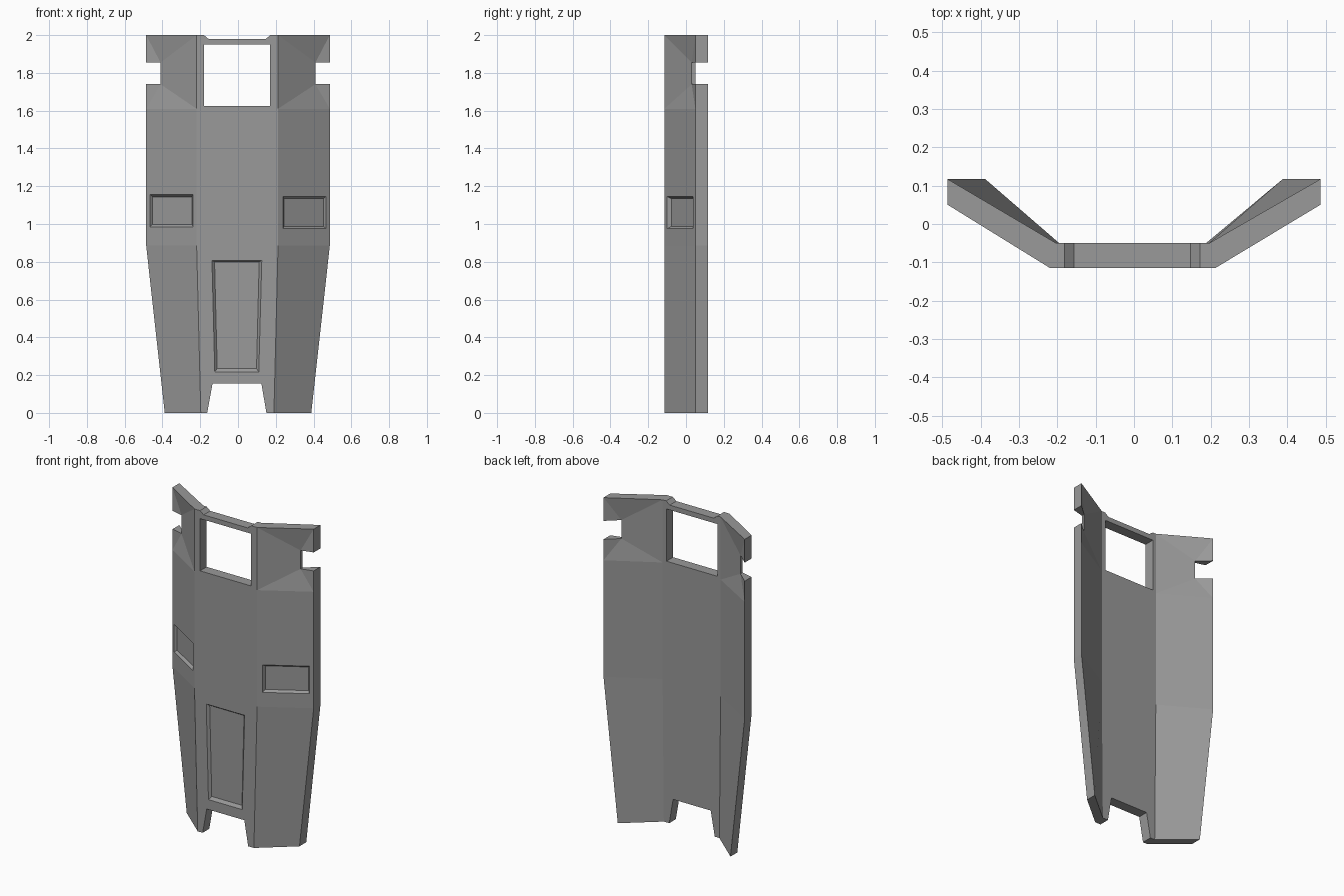
import bpy, bmesh
from mathutils import Vector

if "Cube" in bpy.data.objects:
    bpy.data.objects.remove(bpy.data.objects["Cube"])

Y_FRONT, Y_EDGE, Y_BACK, Y_TIP = -0.115, 0.05, -0.05, 0.117


def loft(name, rings):
    """Closed solid through rings of equal point count."""
    bm = bmesh.new()
    loops = [[bm.verts.new(p) for p in r] for r in rings]
    n = len(loops[0])
    for a, b in zip(loops, loops[1:]):
        for i in range(n):
            j = (i + 1) % n
            bm.faces.new((a[i], a[j], b[j], b[i]))
    bm.faces.new(loops[0][::-1])
    bm.faces.new(loops[-1])
    bmesh.ops.recalc_face_normals(bm, faces=bm.faces)
    me = bpy.data.meshes.new(name)
    bm.to_mesh(me)
    bm.free()
    ob = bpy.data.objects.new(name, me)
    bpy.context.collection.objects.link(ob)
    return ob


def section(z, tip, left, right, inset):
    """Folded cross-section: front run, then back run."""
    return [(-tip, Y_EDGE, z), (left, Y_FRONT, z), (right, Y_FRONT, z), (tip, Y_EDGE, z),
            (tip, Y_TIP, z), (right - inset, Y_BACK, z), (left + inset, Y_BACK, z), (-tip, Y_TIP, z)]


def through_cut(name, outline):
    """Front-view outline cut straight through the plate."""
    return loft(name, [[(x, y, z) for x, z in outline] for y in (-0.3, 0.3)])


def recess(name, outer, inner, depth, place, normal):
    """Panel pocket with sloped walls."""
    top = [place(x, z) for x, z in outer]
    floor = [place(x, z) - normal * depth for x, z in inner]
    above = [f.lerp(t, 1.5) for f, t in zip(floor, top)]
    return loft(name, [floor, above])


def rect(x0, x1, z0, z1):
    return [(x0, z0), (x1, z0), (x1, z1), (x0, z1)]


# folded plate, tapering below the waist
shield = loft("shield_plate", [
    section(0.0, 0.388, -0.197, 0.19, 0.002),
    section(0.885, 0.486, -0.219, 0.212, 0.016),
    section(1.61, 0.486, -0.219, 0.212, 0.016),
    section(2.0, 0.486, -0.219, 0.212, 0.016)])

# window, foot notch and top dip
cutters = [
    through_cut("window_cut", rect(-0.181, 0.17, 1.625, 1.95)),
    through_cut("foot_cut", [(-0.19, -0.15), (0.176, -0.15), (0.124, 0.155), (-0.135, 0.155)]),
    through_cut("top_dip_cut", [(-0.156, 1.98), (0.147, 1.98), (0.27, 2.08), (-0.28, 2.08)])]

# side notches and wing panels
for side, fold in ((-1, 0.219), (1, 0.212)):
    cutters.append(through_cut("notch_cut", rect(*sorted((side * 0.41, side * 0.7)), 1.74, 1.855)))
    slope = (Y_EDGE - Y_FRONT) / (0.486 - fold)
    normal = Vector((side * slope, -1, 0)).normalized()
    dz = 0.0 if side > 0 else 0.01

    def on_wing(x, z, side=side, fold=fold, slope=slope):
        return Vector((side * x, Y_FRONT + (x - fold) * slope, z))

    cutters.append(recess("wing_panel_cut", rect(0.237, 0.465, 0.975 + dz, 1.146 + dz),
                          rect(0.252, 0.461, 0.987 + dz, 1.134 + dz), 0.015, on_wing, normal))

# lower centre panel
cutters.append(recess(
    "centre_panel_cut",
    [(-0.123, 0.217), (0.11, 0.217), (0.126, 0.808), (-0.138, 0.808)],
    [(-0.110, 0.235), (0.098, 0.235), (0.112, 0.798), (-0.124, 0.798)],
    0.014, lambda x, z: Vector((x, Y_FRONT, z)), Vector((0, -1, 0))))

# apply the cuts
bpy.context.view_layer.objects.active = shield
for c in cutters:
    c.hide_render = True
    mod = shield.modifiers.new(c.name, "BOOLEAN")
    mod.operation, mod.solver, mod.object = "DIFFERENCE", "EXACT", c
    bpy.ops.object.modifier_apply(modifier=mod.name)
for c in cutters:
    bpy.data.objects.remove(c)

# pinch the plate thinner at the inner edge of each side notch
bm = bmesh.new()
bm.from_mesh(shield.data)
for v in bm.verts:
    if abs(abs(v.co.x) - 0.41) < 0.002 and 1.7 < v.co.z < 1.9:
        v.co.y = 0.03 if v.co.y < 0.04 else 0.05
bmesh.ops.triangulate(bm, faces=[f for f in bm.faces if len(f.verts) > 4])
bm.to_mesh(shield.data)
bm.free()

# dark grey finish
grey = bpy.data.materials.new("dark_grey")
grey.diffuse_color = (0.32, 0.32, 0.32, 1)
grey.use_nodes = True
grey.node_tree.nodes["Principled BSDF"].inputs["Base Color"].default_value = grey.diffuse_color
shield.data.materials.clear()
shield.data.materials.append(grey)
